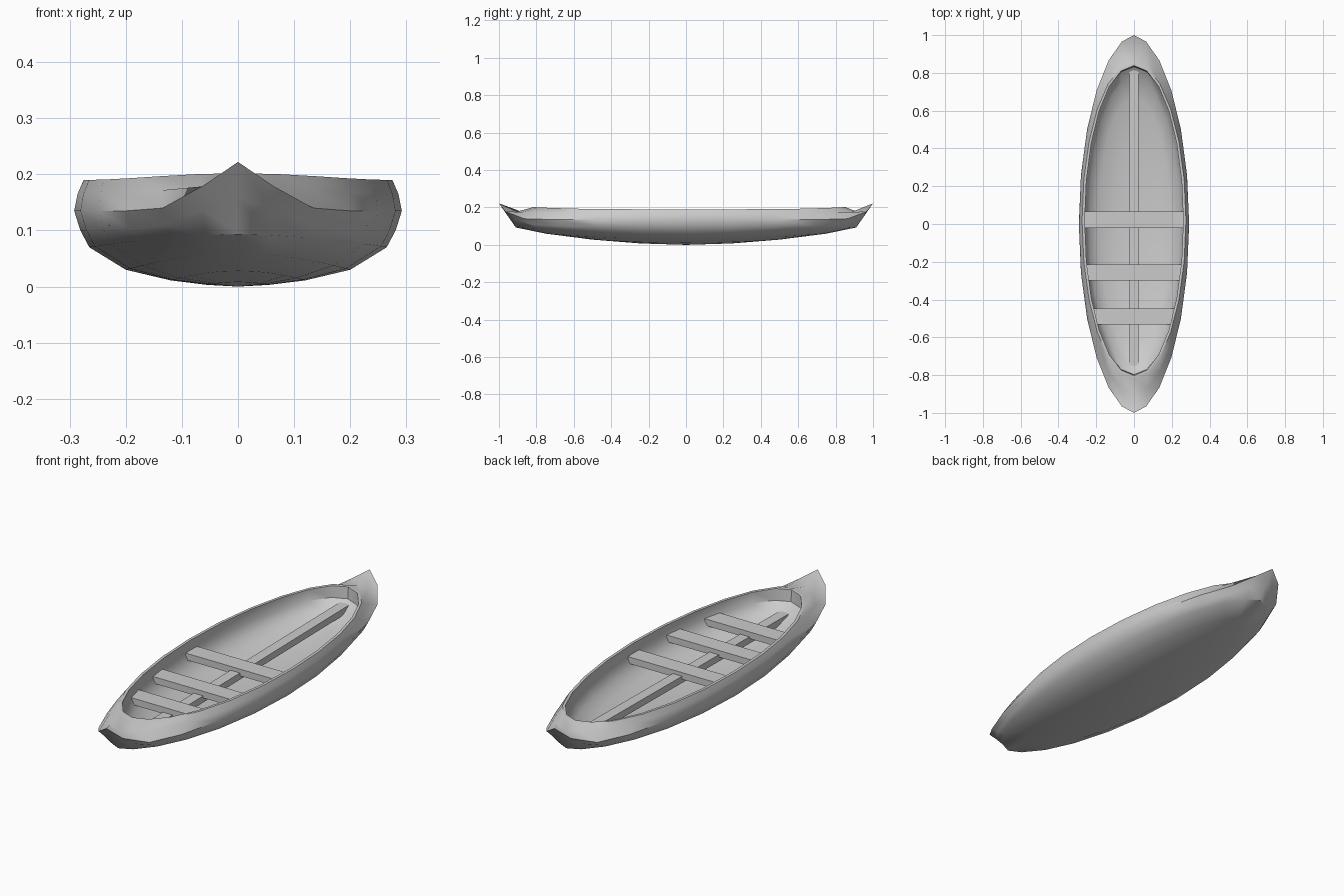
import bpy, bmesh, math

if "Cube" in bpy.data.objects:
    bpy.data.objects.remove(bpy.data.objects["Cube"])

SEG = 24

# ring: half width, half length, z amidships, z at ends, rise power, plan sharpness, y offset
RINGS = [
    # inner shell from the floor up to the rim
    (0.10, 0.40, 0.030, 0.045, 2, 1.0, 0.018),
    (0.19, 0.65, 0.050, 0.075, 2, 1.0, 0.018),
    (0.24, 0.76, 0.080, 0.105, 2, 1.0, 0.018),
    (0.265, 0.815, 0.130, 0.145, 2, 1.0, 0.018),
    (0.261, 0.820, 0.190, 0.200, 4, 1.0, 0.018),
    # rim edge, end decks, and the pointed beam line
    (0.275, 0.835, 0.190, 0.202, 4, 1.0, 0.018),
    (0.286, 0.910, 0.165, 0.177, 4, 1.08, 0.005),
    (0.292, 1.000, 0.135, 0.222, 20, 1.12, 0),
    # outer hull down to the bottom
    (0.281, 0.955, 0.100, 0.157, 12, 1.12, 0),
    (0.265, 0.910, 0.070, 0.093, 2, 1.12, 0),
    (0.200, 0.750, 0.030, 0.060, 2, 1.1, 0),
    (0.120, 0.500, 0.011, 0.028, 2, 1.0, 0),
    (0.055, 0.250, 0.003, 0.008, 2, 1.0, 0),
]


def finish(bm, name, angle=40):
    bmesh.ops.recalc_face_normals(bm, faces=bm.faces)
    mesh = bpy.data.meshes.new(name)
    bm.to_mesh(mesh)
    bm.free()
    ob = bpy.data.objects.new(name, mesh)
    bpy.context.collection.objects.link(ob)
    bpy.ops.object.select_all(action='DESELECT')
    ob.select_set(True)
    bpy.context.view_layer.objects.active = ob
    bpy.ops.object.shade_smooth_by_angle(angle=math.radians(angle))
    return ob


def box(name, x, y0, y1, z0, z1, rise0=0.0, rise1=0.0):
    """Plank centred on x = 0, optionally lifted at either end."""
    bm = bmesh.new()
    bmesh.ops.create_cube(bm, size=1)
    for v in bm.verts:
        lift = rise1 if v.co.y > 0 else rise0
        v.co = (x * (1 if v.co.x > 0 else -1),
                y1 if v.co.y > 0 else y0,
                (z1 if v.co.z > 0 else z0) + lift)
    return finish(bm, name, 30)


# hull: one closed shell lofted through the rings
bm = bmesh.new()
loops = []
for w, l, zm, ze, p, sharp, off in RINGS:
    loop = []
    for i in range(SEG):
        t = 2 * math.pi * i / SEG
        c, s = math.cos(t), math.sin(t)
        x = math.copysign(abs(c) ** sharp, c) * w
        loop.append(bm.verts.new((x, l * s + off, zm + (ze - zm) * abs(s) ** p)))
    loops.append(loop)
for a, b in zip(loops, loops[1:]):
    for i in range(SEG):
        j = (i + 1) % SEG
        bm.faces.new((a[i], a[j], b[j], b[i]))
for loop, z in ((loops[0], 0.025), (loops[-1], 0.0)):
    mid = bm.verts.new((0, 0, z))
    for i in range(SEG):
        bm.faces.new((loop[i], loop[(i + 1) % SEG], mid))
finish(bm, "hull")

# three cross seats
for n, (y, half) in enumerate(((0.022, 0.27), (-0.257, 0.258), (-0.49, 0.23))):
    box(f"seat_{n + 1}", half, y - 0.043, y + 0.043, 0.108, 0.14)

# long centre plank under the seats
box("centre_plank", 0.025, -0.81, 0.85, 0.075, 0.107, 0.005, 0.025)
